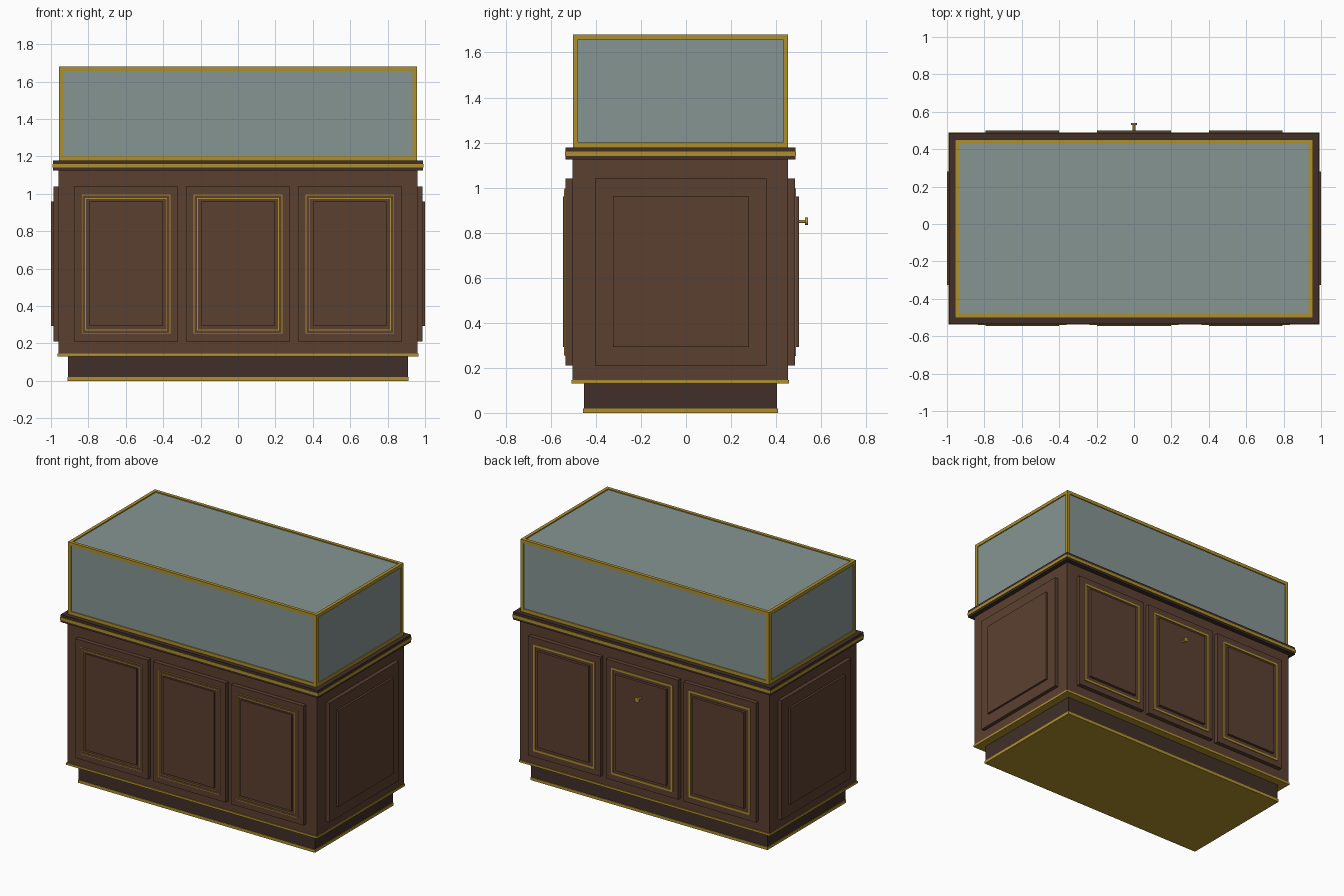
import bpy, bmesh
from mathutils import Vector

if "Cube" in bpy.data.objects:
    bpy.data.objects.remove(bpy.data.objects["Cube"])


def material(name, rgb):
    m = bpy.data.materials.new(name)
    m.diffuse_color = (*rgb, 1)
    m.use_nodes = True
    m.node_tree.nodes["Principled BSDF"].inputs["Base Color"].default_value = m.diffuse_color
    return m


WOOD = material("brown_wood", (0.105, 0.05, 0.03))
DARK = material("dark_wood", (0.052, 0.028, 0.021))
GOLD = material("brass", (0.43, 0.28, 0.025))
GLASS = material("glass", (0.24, 0.30, 0.29))


def finish(name, bm, mat):
    bmesh.ops.recalc_face_normals(bm, faces=bm.faces)
    me = bpy.data.meshes.new(name)
    bm.to_mesh(me)
    bm.free()
    me.materials.append(mat)
    ob = bpy.data.objects.new(name, me)
    bpy.context.collection.objects.link(ob)
    return ob


def add_box(bm, lo, hi):
    lo, hi = Vector(lo), Vector(hi)
    for v in bmesh.ops.create_cube(bm, size=1)["verts"]:
        v.co = Vector((lo[i] + (v.co[i] + 0.5) * (hi[i] - lo[i]) for i in range(3)))


def box(name, lo, hi, mat):
    bm = bmesh.new()
    add_box(bm, lo, hi)
    return finish(name, bm, mat)


def slab(name, hx, y0, y1, z0, z1, mat):
    return box(name, (-hx, y0, z0), (hx, y1, z1), mat)


def ring(name, x0, x1, z0, z1, w, ya, yb, mat):
    """Rectangular moulding lying in the xz plane."""
    bm = bmesh.new()
    add_box(bm, (x0, ya, z0), (x0 + w, yb, z1))
    add_box(bm, (x1 - w, ya, z0), (x1, yb, z1))
    add_box(bm, (x0 + w, ya, z0), (x1 - w, yb, z0 + w))
    add_box(bm, (x0 + w, ya, z1 - w), (x1 - w, yb, z1))
    return finish(name, bm, mat)


# plinth, body and worktop
slab("plinth_brass_foot", 0.912, -0.457, 0.408, 0, 0.02, GOLD)
slab("plinth", 0.908, -0.453, 0.404, 0.02, 0.132, DARK)
slab("body_brass_trim", 0.965, -0.509, 0.458, 0.13, 0.145, GOLD)
slab("cabinet_body", 0.96, -0.504, 0.453, 0.143, 1.125, WOOD)
slab("worktop", 0.99, -0.534, 0.486, 1.125, 1.178, DARK)
slab("worktop_brass_band", 0.993, -0.537, 0.489, 1.14, 1.16, GOLD)

# glass case with brass edge bars
X, Y0, Y1, Z0, Z1, W = 0.957, -0.502, 0.453, 1.178, 1.68, 0.023
G = 0.007
box("glass_case", (-X + G, Y0 + G, Z0), (X - G, Y1 - G, Z1 - G), GLASS)
bm = bmesh.new()
for x in (-X, X - W):
    for y in (Y0, Y1 - W):
        add_box(bm, (x, y, Z0), (x + W, y + W, Z1))
for z in (Z0, Z1 - W):
    for y in (Y0, Y1 - W):
        add_box(bm, (-X + W, y, z), (X - W, y + W, z + W))
    for x in (-X, X - W):
        add_box(bm, (x, Y0 + W, z), (x + W, Y1 - W, z + W))
finish("glass_case_brass_frame", bm, GOLD)

# three panels on the front and three doors on the back
for i, cx in enumerate((-0.598, 0, 0.598)):
    for label, s, y in (("front_panel", -1, -0.504), ("back_door", 1, 0.453)):
        def span(a, b):
            return sorted((y + s * a, y + s * b))
        n = f"{label}_{i + 1}"
        a, b = span(-0.01, 0.03)
        box(n, (cx - 0.278, a, 0.21), (cx + 0.278, b, 1.04), WOOD)
        a, b = span(0.02, 0.035)
        w = 0.022 if s < 0 else 0.014
        ring(n + "_brass_inlay", cx - 0.237, cx + 0.237, 0.252, 0.995, w, a, b, GOLD)
        if s < 0:
            a, b = span(0.02, 0.037)
            ring(n + "_moulding", cx - 0.233, cx + 0.233, 0.256, 0.991, 0.014, a, b, WOOD)
        a, b = span(0.02, 0.041 if s < 0 else 0.048)
        box(n + "_raised_field", (cx - 0.197, a, 0.292), (cx + 0.197, b, 0.96), WOOD)

# panels on both ends
for label, s in (("left", -1), ("right", 1)):
    for part, y0, y1, z0, z1, x in (("panel", -0.404, 0.36, 0.21, 1.04, 0.986),
                                    ("raised_field", -0.325, 0.28, 0.292, 0.96, 1.0)):
        a, b = sorted((s * 0.95, s * x))
        box(f"{label}_{part}", (a, y0, z0), (b, y1, z1), WOOD)

# brass knob on the middle back door
for name, r, y0, y1 in (("knob_stem", 0.007, 0.495, 0.532), ("knob_head", 0.017, 0.529, 0.541)):
    bpy.ops.mesh.primitive_cylinder_add(vertices=20, radius=r, depth=y1 - y0,
                                        location=(0, (y0 + y1) / 2, 0.85), rotation=(1.570796, 0, 0))
    ob = bpy.context.object
    ob.name = name
    ob.data.materials.append(GOLD)
    bpy.ops.object.shade_smooth_by_angle()
